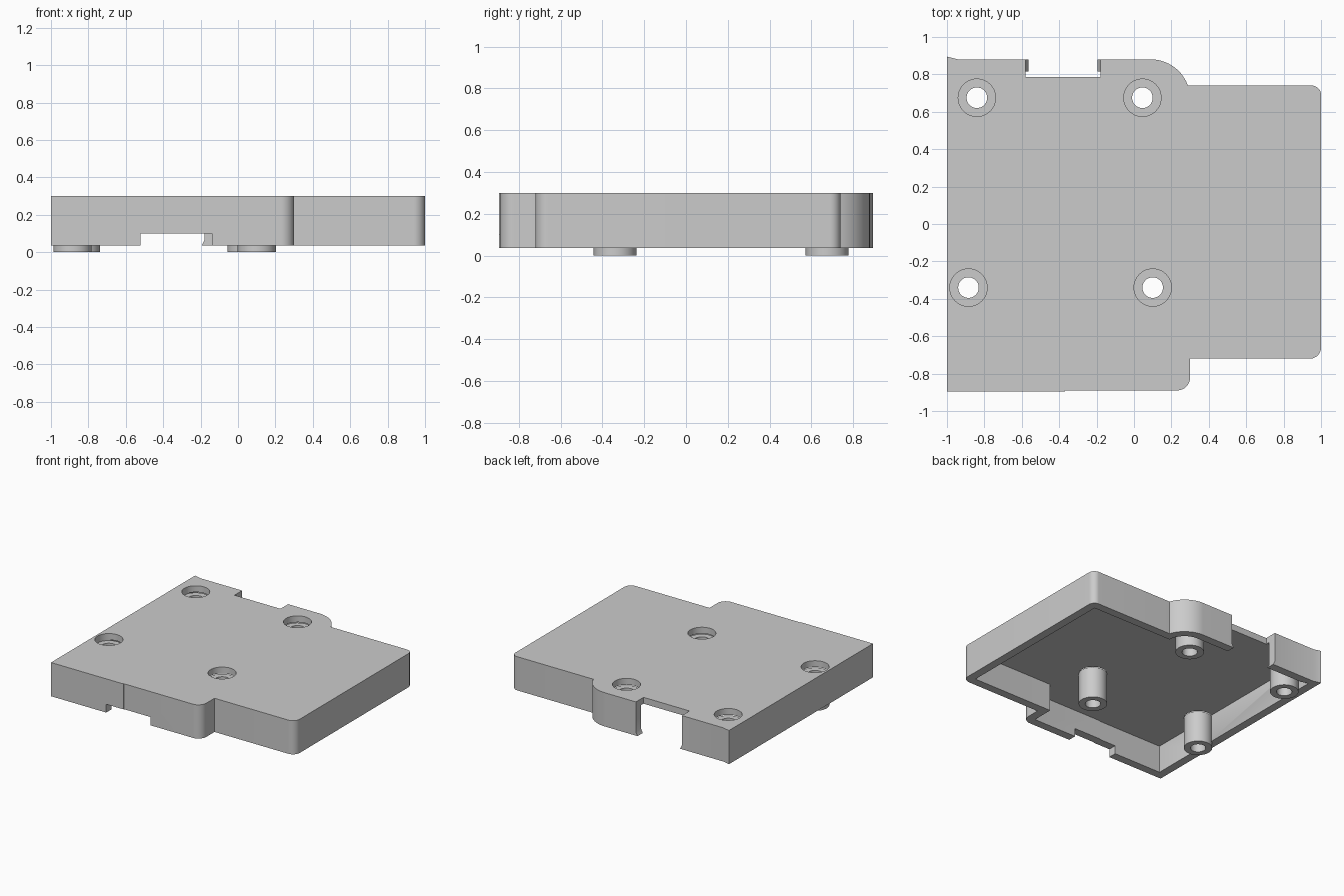
import bpy
import bmesh
from math import sin, cos, asin, radians, degrees

cube = bpy.data.objects.get("Cube")
if cube:
    bpy.data.objects.remove(cube)

GREY = (0.6, 0.6, 0.6, 1)
mat = bpy.data.materials.new("plain grey")
mat.use_nodes = True
mat.diffuse_color = GREY
mat.node_tree.nodes["Principled BSDF"].inputs["Base Color"].default_value = GREY

BOTTOM, TOP, CEILING, WALL = 0.035, 0.30, 0.25, 0.065
BORE_FLOOR = 0.245
POSTS = [(-0.84, 0.675), (0.045, 0.675), (-0.885, -0.34), (0.10, -0.34)]


def arc(cx, cy, r, start, end, steps=12):
    angles = [radians(start + (end - start) * i / steps) for i in range(steps + 1)]
    return [(cx + r * cos(a), cy + r * sin(a)) for a in angles]


def circle(cx, cy, r):
    return arc(cx, cy, r, 0, 360, 48)[:-1]


def corner(x, y, r, t, side):
    """Rounded right-hand corner; side is -1 at the front, 1 at the back."""
    r = max(r - t, 0.005)
    start = -90 if side < 0 else 0
    return arc(x - t - r, y - side * (t + r), r, start, start + 90)


def outline(t):
    """Plan of the case, drawn in by t."""
    r = 0.21 - t
    end = degrees(asin((0.07 - t) / r))
    return ([(-1 + t, -0.895 + t), (-0.37, -0.895 + t), (-0.37, -0.89 + t)]
            + corner(0.30, -0.89, 0.07, t, -1)
            + [(0.30 - t, -0.72 + t)]
            + corner(1, -0.72, 0.06, t, -1)
            + corner(1, 0.74, 0.05, t, 1)
            + arc(0.09, 0.67, r, end, 90, 20)
            + [(-0.94 + t, 0.88 - t), (-1 + t, 0.895 - t)])


def prism(name, points, low, high, upright=False):
    """Extrude a plan along z, or an x-z profile along y."""
    bm = bmesh.new()
    put = (lambda a, b, h: (a, h, b)) if upright else (lambda a, b, h: (a, b, h))
    lower = [bm.verts.new(put(a, b, low)) for a, b in points]
    upper = [bm.verts.new(put(a, b, high)) for a, b in points]
    bm.faces.new(lower)
    bm.faces.new(upper)
    for i in range(len(points)):
        bm.faces.new((lower[i - 1], lower[i], upper[i], upper[i - 1]))
    bmesh.ops.recalc_face_normals(bm, faces=bm.faces)
    mesh = bpy.data.meshes.new(name)
    bm.to_mesh(mesh)
    bm.free()
    mesh.materials.append(mat)
    obj = bpy.data.objects.new(name, mesh)
    bpy.context.collection.objects.link(obj)
    return obj


def select(obj):
    bpy.ops.object.select_all(action="DESELECT")
    obj.select_set(True)
    bpy.context.view_layer.objects.active = obj


def cut(obj, cutter):
    cutter.hide_render = True
    mod = obj.modifiers.new("cut", "BOOLEAN")
    mod.operation, mod.solver, mod.object = "DIFFERENCE", "EXACT", cutter
    select(obj)
    bpy.ops.object.modifier_apply(modifier=mod.name)
    bpy.data.objects.remove(cutter)


# Hollow cover, open below
cover = prism("cover", outline(0), BOTTOM, TOP)
cut(cover, prism("cavity", outline(WALL), -0.1, CEILING))

# Low slot in the front wall
slot = [(-0.52, -0.1), (-0.14, -0.1), (-0.14, 0.10), (-0.52, 0.10)]
cut(cover, prism("front_slot", slot, -1, -0.8, upright=True))

# Full-height notch in the back, with small flared feet
notch = [(-0.565, -0.1), (-0.195, -0.1), (-0.195, BOTTOM), (-0.18, 0.065),
         (-0.18, 0.5), (-0.58, 0.5), (-0.58, 0.065), (-0.565, BOTTOM)]
cut(cover, prism("back_notch", notch, 0.785, 1, upright=True))

# Screw posts with recessed tops
parts = [cover]
for i, (x, y) in enumerate(POSTS):
    cut(cover, prism("recess", circle(x, y, 0.10), BORE_FLOOR, 0.5))
    cut(cover, prism("bore", circle(x, y, 0.055), -0.1, 0.27))
    post = prism(f"screw_post_{i + 1}", circle(x, y, 0.102), 0, BORE_FLOOR)
    cut(post, prism("bore", circle(x, y, 0.055), -0.1, 0.5))
    parts.append(post)

for obj in parts:
    select(obj)
    bpy.ops.object.shade_smooth_by_angle(angle=radians(30))
